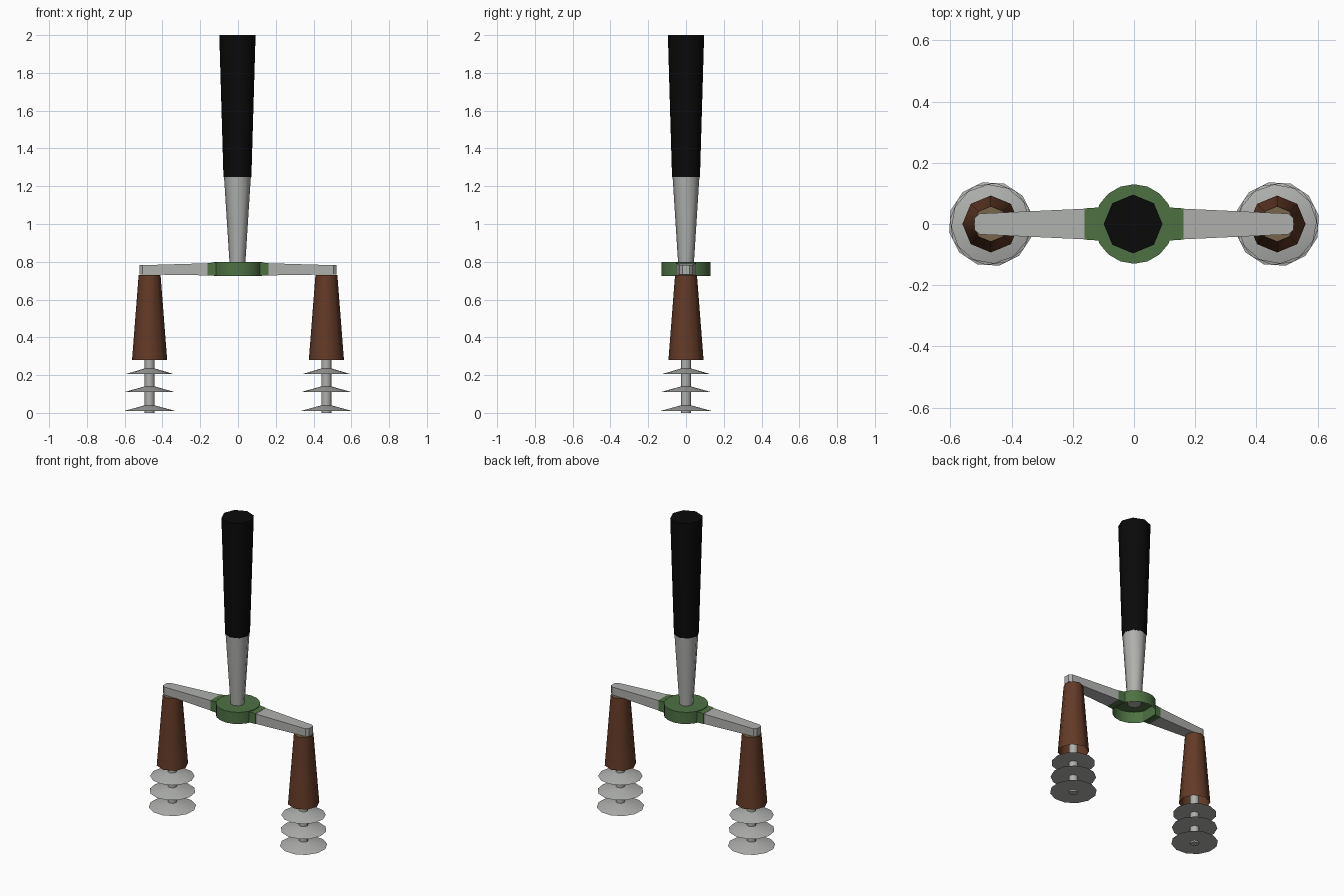
import bpy, bmesh, math

if "Cube" in bpy.data.objects:
    bpy.data.objects.remove(bpy.data.objects["Cube"])


def material(name, rgb):
    m = bpy.data.materials.new(name)
    m.diffuse_color = (*rgb, 1)
    m.use_nodes = True
    m.node_tree.nodes["Principled BSDF"].inputs["Base Color"].default_value = m.diffuse_color
    return m


BLACK = material("black grip", (0.003, 0.003, 0.003))
STEEL = material("steel", (0.43, 0.44, 0.42))
GREEN = material("green paint", (0.075, 0.165, 0.055))
BROWN = material("brown wood", (0.125, 0.042, 0.02))
TAN = material("tan end grain", (0.19, 0.125, 0.07))


def finish(name, bm, mats, smooth=None):
    bmesh.ops.recalc_face_normals(bm, faces=bm.faces)
    mesh = bpy.data.meshes.new(name)
    bm.to_mesh(mesh)
    bm.free()
    for m in mats:
        mesh.materials.append(m)
    ob = bpy.data.objects.new(name, mesh)
    bpy.context.collection.objects.link(ob)
    if smooth:
        bpy.ops.object.select_all(action='DESELECT')
        ob.select_set(True)
        bpy.context.view_layer.objects.active = ob
        bpy.ops.object.shade_smooth_by_angle(angle=math.radians(smooth))
    return ob


def lathe(name, x, profile, sides, mats, turn=0.0, top=True, bottom=True,
          smooth=None, cap_mat=0):
    """Rings of (radius, z), bottom to top, with optional end caps."""
    bm = bmesh.new()
    rings = []
    for r, z in profile:
        rings.append([bm.verts.new((x + r * math.cos(turn + math.tau * i / sides),
                                    r * math.sin(turn + math.tau * i / sides), z))
                      for i in range(sides)])
    for a, b in zip(rings, rings[1:]):
        for i in range(sides):
            j = (i + 1) % sides
            bm.faces.new((a[i], a[j], b[j], b[i]))
    if top:
        bm.faces.new(rings[-1]).material_index = cap_mat
    if bottom:
        bm.faces.new(rings[0][::-1])
    return finish(name, bm, mats, smooth)


def bar(name, side, sections, mat):
    """Rectangular bar along x from (x, half width, bottom, top) sections."""
    bm = bmesh.new()
    rings = [[bm.verts.new((side * x, y, z)) for y, z in
              ((-w, lo), (w, lo), (w, hi), (-w, hi))] for x, w, lo, hi in sections]
    for a, b in zip(rings, rings[1:]):
        for i in range(4):
            j = (i + 1) % 4
            bm.faces.new((a[i], a[j], b[j], b[i]))
    bm.faces.new(rings[0])
    bm.faces.new(rings[-1])
    return finish(name, bm, [mat])


# Central lever and its grip
lathe("lever_shaft", -0.003, [(0.041, 0.78), (0.071, 1.25)], 8, [STEEL], smooth=50)
lathe("lever_grip", -0.003, [(0.074, 1.25), (0.096, 2.0)], 8, [BLACK], smooth=50)

# Hub, hollow underneath
lathe("hub", 0, [(0.13, 0.725), (0.13, 0.8)], 18, [GREEN],
      turn=math.pi / 18, bottom=False, smooth=30)

for side, label in ((-1, "left"), (1, "right")):
    cx = 0.468 * side
    # Crossbar: painted root, then tapering steel arm with a chamfered tip
    bar(label + "_hub_lug", side,
        [(0.115, 0.054, 0.727, 0.797), (0.162, 0.051, 0.727, 0.793)], GREEN)
    bar(label + "_arm", side,
        [(0.162, 0.05, 0.728, 0.792), (0.505, 0.034, 0.733, 0.782),
         (0.521, 0.019, 0.733, 0.782)], STEEL)
    # Wooden handle, open at its lower end
    lathe(label + "_handle", cx, [(0.093, 0.28), (0.058, 0.73)], 8, [BROWN, TAN],
          bottom=False, smooth=50, cap_mat=1)
    # Stem and three shallow conical discs
    lathe(label + "_stem", cx, [(0.027, 0.0), (0.027, 0.72)], 8, [STEEL], smooth=50)
    for n, (z, r) in enumerate(((0.01, 0.139), (0.11, 0.135), (0.205, 0.13))):
        lathe(f"{label}_disc_{n + 1}", cx, [(r, z), (0.027, z + 0.03)], 12, [STEEL],
              turn=0.2 + 0.2 * n, smooth=35)
